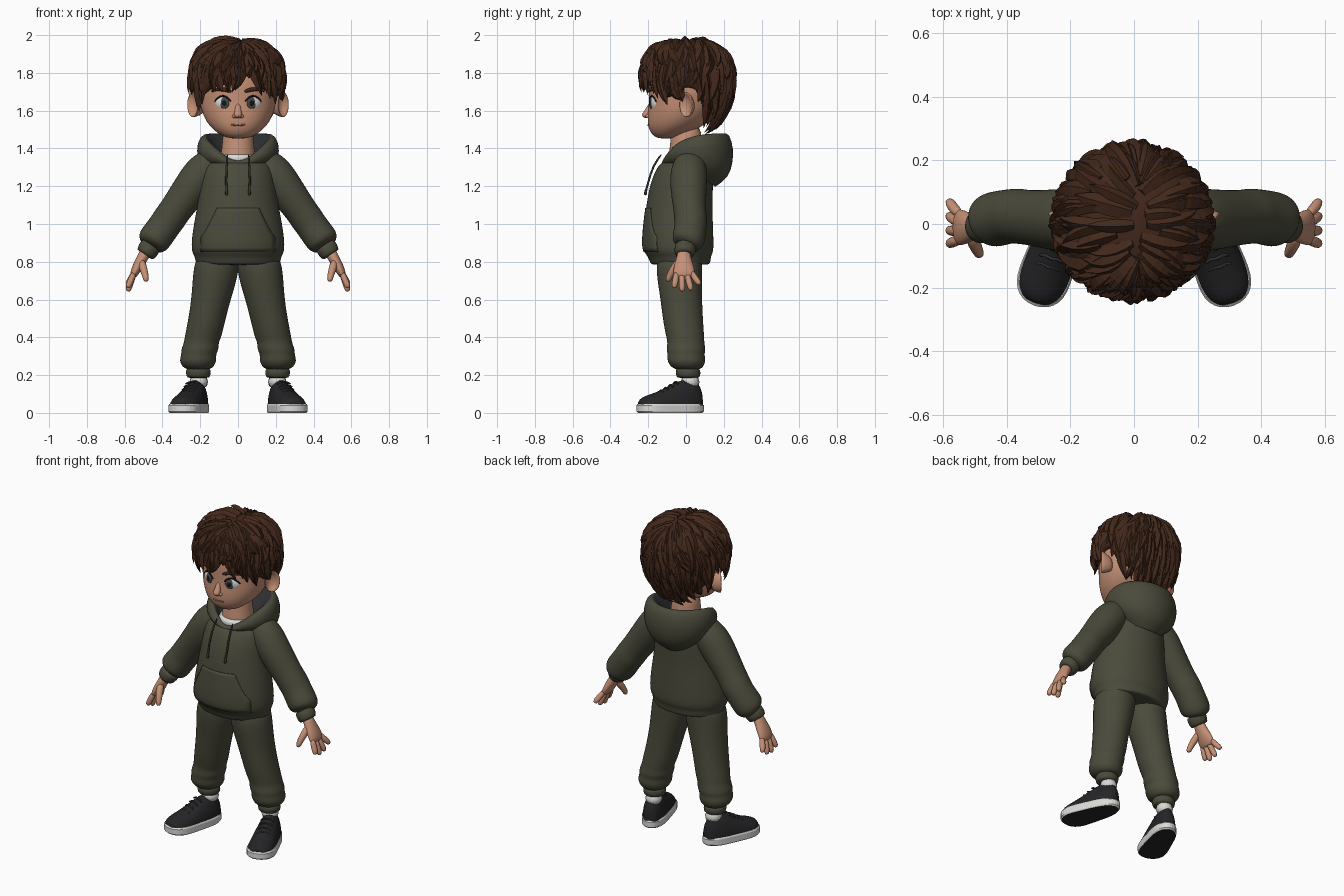
import bpy, bmesh, math, random
from mathutils import Vector, Matrix

random.seed(4)
cube = bpy.data.objects.get("Cube")
if cube:
    bpy.data.objects.remove(cube)
Y, Z = Vector((0, 1, 0)), Vector((0, 0, 1))


def colour(name, r, g, b):
    m = bpy.data.materials.new(name)
    m.use_nodes = True
    m.diffuse_color = (r, g, b, 1)
    bsdf = m.node_tree.nodes["Principled BSDF"]
    bsdf.inputs["Base Color"].default_value = (r, g, b, 1)
    bsdf.inputs["Roughness"].default_value = 0.8
    return m


olive = colour("olive cloth", .068, .068, .044)
seam = colour("dark olive cord", .034, .035, .023)
lining = colour("dark lining", .03, .031, .033)
skin = colour("skin", .56, .28, .18)
lips = colour("lips", .36, .15, .1)
hair = colour("brown hair", .055, .021, .011)
black = colour("shoe black", .018, .018, .02)
white = colour("white", .7, .7, .68)
iris = colour("grey iris", .06, .065, .07)
pupil = colour("pupil", .008, .007, .007)


def make(name, verts, faces, mats, mirror=False, sub=0, smooth=True):
    me = bpy.data.meshes.new(name)
    me.from_pydata([tuple(v) for v in verts], [], faces)
    me.polygons.foreach_set("use_smooth", [smooth] * len(me.polygons))
    for m in mats if isinstance(mats, list) else [mats]:
        me.materials.append(m)
    ob = bpy.data.objects.new(name, me)
    bpy.context.collection.objects.link(ob)
    if mirror:
        ob.modifiers.new("mirror", "MIRROR").use_mirror_merge = False
    if sub:
        s = ob.modifiers.new("smooth", "SUBSURF")
        s.levels = s.render_levels = sub
    return ob


def tube(name, rings, mat, mirror=False, d=None, ref=Y, n=16, sub=1, M=Matrix()):
    """Loft through rings of (x, y, z, radius[, second radius])."""
    pts = [Vector(r[:3]) for r in rings]
    verts, faces, last = [], [], len(rings) - 1
    for i, r in enumerate(rings):
        t = (d or (pts[min(i + 1, last)] - pts[max(i - 1, 0)])).normalized()
        u = ref.cross(t).normalized()
        v = t.cross(u)
        for k in range(n):
            a = math.tau * k / n
            verts.append(M @ (pts[i] + u * math.cos(a) * r[3] + v * math.sin(a) * r[-1]))
    for i in range(last):
        for k in range(n):
            q = (k + 1) % n
            faces.append((i * n + k, i * n + q, i * n + n + q, i * n + n + k))
    faces += [tuple(reversed(range(n))), tuple(range(last * n, last * n + n))]
    return make(name, verts, faces, mat, mirror, sub)


def ball(name, centre, radii, mat, spin=0):
    ob = make(name, [], [], mat, True)
    bm = bmesh.new()
    M = Matrix.Translation(centre) @ Matrix.Rotation(spin, 4, "Z") @ Matrix.Diagonal((*radii, 1))
    bmesh.ops.create_uvsphere(bm, u_segments=24, v_segments=14, radius=1, matrix=M)
    for f in bm.faces:
        f.smooth = True
    bm.to_mesh(ob.data)
    bm.free()


# Hoodie body, sleeves and cuffs
profile = [(.783, -.03, .215, .15), (.79, -.03, .225, .16), (.83, -.035, .232, .168), (.85, -.04, .246, .186),
           (.9, -.042, .25, .19), (1, -.04, .236, .184), (1.1, -.035, .216, .176), (1.2, -.025, .203, .17),
           (1.29, -.01, .193, .152), (1.33, 0, .165, .128), (1.345, 0, .1, .08)]
torso = tube("hoodie_body", [(0, y, z, a, b) for z, y, a, b in profile], olive, d=Z, n=24, sub=2)
tube("sleeves", [(.11, .02, 1.34, .06), (.14, .02, 1.325, .085), (.19, .015, 1.275, .1), (.24, .012, 1.2, .1),
                 (.335, .02, 1.07, .086), (.362, .025, 1.03, .09), (.39, .025, .99, .086), (.437, .015, .925, .09),
                 (.458, .01, .9, .084), (.47, 0, .88, .055)], olive, True, sub=2)
tube("sleeve_cuffs", [(.458, 0, .89, .05), (.463, 0, .883, .06), (.49, -.01, .842, .055), (.494, -.01, .836, .045)],
     olive, True)

# Hood lying open around the neck
verts, faces, N, P = [], [], 48, 8
for i in range(N):
    a = math.tau * i / N
    w = (1 + math.sin(a)) / 2
    rim = 1.342 + .145 * (1 - (1 - w) ** 2.3)
    R, drop = .13 + .16 * w - .038 * w * w, .05 + .24 * w
    for r, z in ((.085, .1), (R * .66, .035), (R * .78, 0), (R * .92, .01),
                 (R, .3 * drop), (R * .99, .55 * drop), (R * .9, .83 * drop), (R * .62, drop)):
        verts.append((r * math.cos(a) * 1.05, r * math.sin(a), rim - z))
    for k in range(P - 1):
        j = (i + 1) % N
        faces.append((i * P + k + 1, i * P + k, j * P + k, j * P + k + 1))
hood = make("hood", verts, faces, [olive, lining], sub=1)
for f in hood.data.polygons:
    f.material_index = int(f.index % (P - 1) < 2)

# Front pocket wrapped onto the body
verts, faces, nx, nz = [], [], 16, 12
for j in range(nz + 1):
    z = .855 + .23 * j / nz
    half = .195 if z < .93 else .195 - .085 * ((z - .93) / .155) ** .8
    verts += [(half * (2 * i / nx - 1), -.5, z) for i in range(nx + 1)]
for j in range(nz):
    for i in range(nx):
        q = j * (nx + 1) + i
        faces.append((q, q + 1, q + nx + 2, q + nx + 1))
pocket = make("front_pocket", verts, faces, olive)
wrap = pocket.modifiers.new("wrap", "SHRINKWRAP")
wrap.target, wrap.wrap_method, wrap.wrap_mode = torso, "PROJECT", "ABOVE_SURFACE"
wrap.use_project_y, wrap.offset = True, .005
pocket.modifiers.new("thickness", "SOLIDIFY").thickness = .006

# Drawstrings
tube("drawstrings", [(.055, -.125, 1.375, .006), (.06, -.175, 1.31, .006), (.064, -.2, 1.22, .006),
                     (.06, -.211, 1.18, .006), (.06, -.213, 1.175, .009), (.06, -.215, 1.15, .009)],
     seam, True, n=8)

# Trousers with gathered ankles
tube("trouser_legs", [(.1, -.03, .85, .1, .11), (.112, -.035, .8, .12, .125), (.12, -.035, .72, .122, .122),
                      (.143, -.025, .6, .106, .112), (.168, -.015, .48, .1, .108), (.183, -.005, .41, .1, .103),
                      (.195, 0, .37, .093, .099), (.202, 0, .335, .102, .106), (.208, 0, .31, .093, .099),
                      (.212, .002, .28, .1, .104), (.212, .005, .25, .09, .093), (.21, .01, .225, .06, .065)],
     olive, True, d=Z, sub=2)
tube("ankle_cuffs", [(.21, .01, .235, .06), (.21, .01, .228, .068), (.21, .012, .19, .066), (.21, .012, .184, .05)],
     olive, True, d=Z)
tube("socks", [(.208, .02, .21, .053), (.207, .025, .12, .053)], white, True, d=Z)

# Shoes: sole, upper and laces, turned outwards
turn = Matrix.Translation((.19, .092, 0)) @ Matrix.Rotation(.34, 4, "Z")
LEN = .37


def half_width(s):
    return (.064 + .03 * s) * max(0, 1 - abs(2 * s - 1) ** 4) ** .5


edge = [(1 - math.cos(math.pi * i / 20)) / 2 for i in range(21)]
outline = [(half_width(s), -LEN * s) for s in edge] + [(-half_width(s), -LEN * s) for s in edge[-2:0:-1]]
n = len(outline)
levels = [(0, .95), (.008, 1), (.04, 1), (.048, .95)]
verts = [turn @ Vector((x * g, (y + LEN / 2) * g - LEN / 2, z)) for z, g in levels for x, y in outline]
faces = [(i * n + k, i * n + n + k, i * n + n + (k + 1) % n, i * n + (k + 1) % n) for i in range(3) for k in range(n)]
faces += [tuple(range(n)), tuple(range(3 * n + n - 1, 3 * n - 1, -1))]
sole = make("shoe_soles", verts, faces, [white, black], True, smooth=False)
for f in sole.data.polygons:
    f.material_index = int(f.center.z < .002)
heights = [(.02, .1), (.05, .145), (.13, .175), (.25, .182), (.38, .172), (.52, .145), (.68, .115),
           (.82, .098), (.92, .084), (.98, .065)]
upper = tube("shoe_uppers", [(0, -LEN * s, .035, half_width(s) * .97, h - .035) for s, h in heights],
             black, True, d=-Y, ref=Z, M=turn)
for v in upper.data.vertices:
    v.co.z = max(v.co.z, .03)
for i in range(4):
    s, h = .42 + .075 * i, .166 - .0155 * i
    tube("shoe_lace", [(x, -LEN * s - .006 * (-1) ** k, h - 9 * x * x, .006)
                       for k, x in enumerate((-.04, -.02, 0, .02, .04))], lining, True, ref=Z, n=6, M=turn)

# Hands
tube("palms", [(.485, -.01, .86, .034, .036), (.503, -.012, .825, .029, .037), (.526, -.012, .785, .029, .052),
               (.549, -.01, .74, .024, .06), (.56, -.01, .715, .013, .052)], skin, True)
for i, (tip, z) in enumerate(((-.062, .66), (-.02, .642), (.026, .648), (.07, .676))):
    y = -.049 + .026 * i
    tube("finger", [(.546, y, .75, .016), (.568, (y + tip) / 2, (.74 + z) / 2, .019),
                    (.58, tip, z + .012, .017), (.582, tip, z, .01)], skin, True, n=8)
tube("thumbs", [(.512, -.03, .81, .02), (.503, -.06, .77, .024), (.491, -.085, .73, .019),
                (.486, -.095, .705, .017), (.485, -.097, .695, .009)], skin, True, n=8)

# Neck, undershirt and head
tube("neck", [(0, 0, 1.3, .1), (0, 0, 1.37, .095), (0, 0, 1.43, .082), (0, 0, 1.54, .085)], skin, d=Z)
tube("undershirt", [(0, -.008, 1.3, .11), (0, -.008, 1.362, .108), (0, -.005, 1.372, .1)], white, d=Z)
skull = [(1.452, -.105, .045, .04), (1.468, -.098, .09, .08), (1.505, -.065, .14, .135), (1.55, -.038, .174, .167),
         (1.6, -.02, .194, .183), (1.645, -.012, .202, .185), (1.7, 0, .207, .2), (1.8, .005, .2, .2),
         (1.88, .005, .15, .15), (1.93, 0, .05, .05)]
tube("head", [(0, y, z, a, b) for z, y, a, b in skull], skin, d=Z, n=24, sub=2)
tube("ears", [(.18, .03, 1.622, .025, .035), (.214, .018, 1.626, .037, .054), (.236, .004, 1.632, .048, .07),
              (.243, -.003, 1.632, .046, .067), (.234, 0, 1.632, .034, .053), (.22, .01, 1.63, .018, .032)],
     skin, True, d=Vector((.75, -.65, 0)), ref=Z)


# Face
def face_y(x):
    return -.012 - .183 * math.sqrt(1 - (x / .2) ** 2)


tube("nose", [(0, -.183, 1.645, .012), (0, -.2, 1.605, .016), (0, -.212, 1.582, .023),
              (0, -.211, 1.568, .02), (0, -.205, 1.56, .01)], skin, d=-Z, sub=2)
ball("nostril_wings", (.019, -.2, 1.57), (.012, .014, .01), skin)
ball("eye_whites", (.08, face_y(.08) + .012, 1.642), (.045, .019, .038), white, .38)
ball("irises", (.072, face_y(.072) - .002, 1.64), (.027, .007, .03), iris, .34)
ball("pupils", (.072, face_y(.072) - .006, 1.64), (.015, .005, .017), pupil, .34)
tube("upper_lashes", [(x, face_y(x) - .001, 1.682 - 18 * (x - .08) ** 2, .006) for x in (.035, .055, .08, .105, .127)],
     pupil, True, ref=Z, n=6)
tube("eyebrows", [(x, face_y(x) - .009, z, .008, r) for x, z, r in
                  ((.032, 1.7, .006), (.05, 1.707, .012), (.085, 1.715, .012), (.12, 1.712, .009), (.142, 1.7, .003))],
     hair, True, ref=Z, n=8)
tube("mouth", [(x, -.2 + 4 * x * x, 1.523 + 2 * x * x, .005) for x in (-.04, -.02, 0, .02, .04)], lips, ref=Z, n=8)

# Hair: locks sweep from a parting line down to a hairline
centre = Vector((-.006, .008, 1.765))
hairline = [(0, 1.725), (.4, 1.715), (.8, 1.68), (1.1, 1.64), (1.3, 1.66), (1.5, 1.7), (1.75, 1.69),
            (2, 1.58), (2.5, 1.52), (3.2, 1.5)]


def flow(az, t, scale):
    """Point on the hair surface; az is measured from the front, t runs from parting to tip."""
    az = (az + math.pi) % math.tau - math.pi
    for (a, za), (b, zb) in zip(hairline, hairline[1:]):
        if a <= abs(az) <= b:
            z = za + (zb - za) * (abs(az) - a) / (b - a)
    z += .075 * math.exp(-((az - .28) / .17) ** 2)
    dz = (z - centre.z) / .3
    flat = math.sqrt(1 - dz * dz)
    tip = Vector((math.sin(az) * flat, -math.cos(az) * flat, dz))
    root = Vector((.1, -.6 * math.cos(az), 1)).normalized()
    v = root.slerp(tip, t)
    full = scale * (1 + .9 * v.z * v.z * (v.x * v.x + v.y * v.y) * (v.z > 0) * .3)
    return centre + full * Vector((v.x * .241, v.y * .238, v.z * (.215 if v.z > 0 else .3)))


verts, faces, N, P = [], [], 64, 12
for i in range(N):
    for k in range(P):
        verts.append(flow(math.tau * i / N, min(k / (P - 2), 1) * .95, .97 if k < P - 1 else .8))
    for k in range(P - 1):
        j = (i + 1) % N
        faces.append((i * P + k, i * P + k + 1, j * P + k + 1, j * P + k))
make("hair_cap", verts, faces, hair)

verts, faces = [], []
for start, count in ((0, 26), (.1, 32), (.24, 38), (.38, 42), (.5, 46), (.62, 54)):
    for i in range(count):
        az = math.tau * (i + random.uniform(-.4, .4)) / count
        t0 = start + random.uniform(0, .1)
        t1 = t0 + random.uniform(.3, .42)
        curl, wide, lift = random.uniform(-.24, .24), random.uniform(.018, .034), random.uniform(.03, .13)
        path = [flow(az + curl * s * s, min(t0 + (t1 - t0) * s, 1.07), .965 + lift * s ** 1.3)
                for s in (0, .2, .4, .6, .8, 1)]
        base = len(verts)
        for k, p in enumerate(path):
            along = (path[min(k + 1, 5)] - path[max(k - 1, 0)]).normalized()
            out = (p - centre).normalized()
            side = along.cross(out).normalized()
            g = (.6, .9, 1, .9, .6, .04)[k]
            verts += [p - side * wide * g, p + out * .02 * g, p + side * wide * g]
            if k:
                q = base + 3 * k
                faces += [(q - 3 + m, q - 3 + (m + 1) % 3, q + (m + 1) % 3, q + m) for m in range(3)]
        faces += [(base + 2, base + 1, base), (base + 15, base + 16, base + 17)]
locks = make("hair_locks", verts, faces, hair, smooth=False)
bm = bmesh.new()
bm.from_mesh(locks.data)
bmesh.ops.recalc_face_normals(bm, faces=bm.faces)
bm.to_mesh(locks.data)
bm.free()
